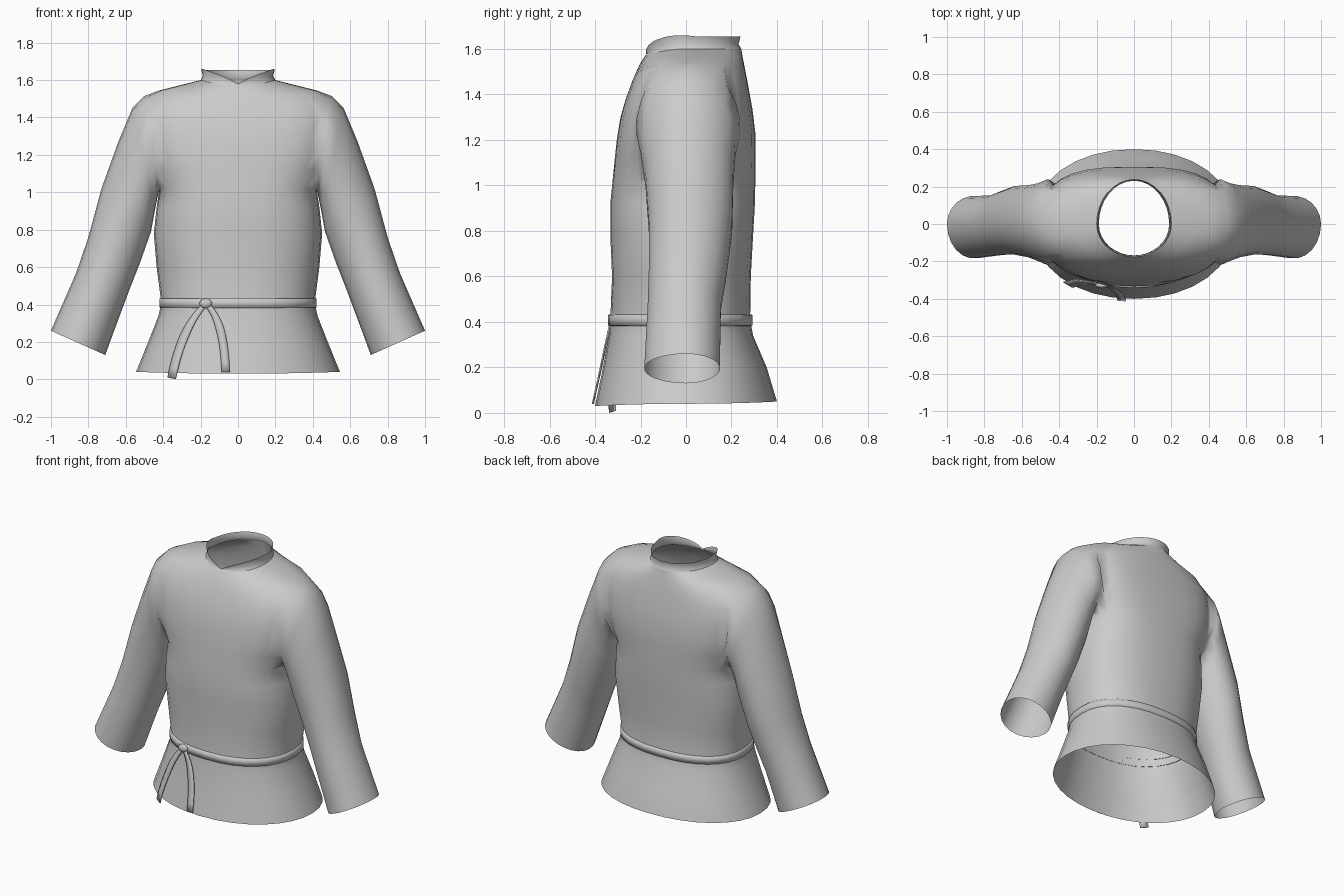
import bpy
import bmesh
from math import sin, cos, pi
from mathutils import Vector

default = bpy.data.objects.get("Cube")
if default:
    bpy.data.objects.remove(default, do_unlink=True)

cloth = bpy.data.materials.new("light grey cloth")
cloth.use_nodes = True
grey = (0.6, 0.6, 0.6, 1.0)
cloth.diffuse_color = grey
cloth.node_tree.nodes["Principled BSDF"].inputs["Base Color"].default_value = grey

HALF = 16          # columns from front centre to back centre
SIDE = HALF // 2   # column at the side seam
ARM = 3            # columns either side of the seam cut out for the sleeve

# Body sections: front z, side z, back z, half width, front depth, back depth, squareness
BODY = [
    (.03, .04, .05, .545, .40, .40, 2.1),
    (.20, .20, .20, .48, .365, .355, 2.2),
    (.34, .34, .34, .425, .34, .295, 2.3),
    (.41, .41, .41, .41, .333, .282, 2.3),
    (.60, .60, .60, .435, .325, .285, 2.4),
    (.78, .78, .78, .45, .333, .295, 2.5),
    (.92, .92, .92, .435, .333, .303, 2.6),
    (1.02, 1.02, 1.02, .42, .323, .305, 2.7),
    (1.12, 1.12, 1.12, .46, .313, .306, 3),
    (1.21, 1.22, 1.23, .49, .303, .305, 3),
    (1.30, 1.33, 1.33, .50, .288, .293, 3),
    (1.38, 1.44, 1.42, .50, .265, .277, 2.9),
    (1.47, 1.545, 1.51, .42, .232, .26, 2.6),
    (1.53, 1.575, 1.56, .30, .205, .25, 2.3),
    (1.57, 1.60, 1.60, .20, .18, .243, 2),
]
ARM_LOW, ARM_HIGH = 7, 12

# Sleeve sections: upper x, z, lower x, z, front depth, back depth
SLEEVE = [
    (.50, 1.515, .425, 1.0, .22, .24),
    (.565, 1.45, .445, .90, .20, .22),
    (.64, 1.27, .465, .79, .18, .21),
    (.73, 1.02, .525, .62, .165, .205),
    (.80, .76, .58, .48, .165, .18),
    (.865, .57, .625, .36, .17, .155),
    (1.0, .26, .71, .13, .185, .15),
]


def power(value, n):
    return abs(value) ** (2 / n)


def section_point(row, angle, grow=0.0):
    """Point on a body section; angle 0 is front centre, pi is back centre."""
    zf, zs, zb, width, front, back, n = row
    s, c = sin(angle), cos(angle)
    x = (width + grow) * power(s, n) * (1 if s >= 0 else -1)
    if abs(s) < 1e-6:
        x = 0.0
    y = -(front + grow) * power(c, n) if c > 0 else (back + grow) * power(c, n)
    end = zf if c > 0 else zb
    return Vector((x, y, end + (zs - end) * power(s, n) ** 2))


def row_at(z):
    """Body section interpolated at a height."""
    for a, b in zip(BODY, BODY[1:]):
        if z <= b[1]:
            t = max(0.0, (z - a[1]) / (b[1] - a[1]))
            return tuple(p + (q - p) * t for p, q in zip(a, b))
    return BODY[-1]


def finish(name, bm, mirror=False, thickness=0.0):
    bmesh.ops.recalc_face_normals(bm, faces=bm.faces[:])
    for face in bm.faces:
        face.smooth = True
    mesh = bpy.data.meshes.new(name)
    bm.to_mesh(mesh)
    bm.free()
    mesh.materials.append(cloth)
    obj = bpy.data.objects.new(name, mesh)
    bpy.context.collection.objects.link(obj)
    if mirror:
        mod = obj.modifiers.new("mirror", "MIRROR")
        mod.use_clip = True
    if thickness:
        mod = obj.modifiers.new("thickness", "SOLIDIFY")
        mod.thickness = thickness
        mod.offset = 0
    return obj


def bridge(bm, a, b, closed=False):
    count = len(a)
    for i in range(count if closed else count - 1):
        j = (i + 1) % count
        bm.faces.new((a[i], a[j], b[j], b[i]))


# Body and sleeve as one half, mirrored
bm = bmesh.new()
grid = [[bm.verts.new(section_point(row, pi * j / HALF)) for j in range(HALF + 1)]
        for row in BODY]
left, right = SIDE - ARM, SIDE + ARM
for r in range(len(BODY) - 1):
    for j in range(HALF):
        if ARM_LOW <= r < ARM_HIGH and left <= j < right:
            continue
        bm.faces.new((grid[r][j], grid[r][j + 1], grid[r + 1][j + 1], grid[r + 1][j]))

# Armhole loop starts at the shoulder and runs down the front
loop = [grid[ARM_HIGH][j] for j in range(SIDE, left, -1)]
loop += [grid[r][left] for r in range(ARM_HIGH, ARM_LOW, -1)]
loop += [grid[ARM_LOW][j] for j in range(left, right)]
loop += [grid[r][right] for r in range(ARM_LOW, ARM_HIGH)]
loop += [grid[ARM_HIGH][j] for j in range(right, SIDE, -1)]
for x1, z1, x2, z2, front, back in SLEEVE:
    ring = []
    for i in range(len(loop)):
        a = 2 * pi * i / len(loop)
        k = (1 + cos(a)) / 2
        y = -sin(a) * (front if sin(a) > 0 else back)
        ring.append(bm.verts.new((x2 + (x1 - x2) * k, y, z2 + (z1 - z2) * k)))
    bridge(bm, loop, ring, closed=True)
    loop = ring
loose = [v for v in bm.verts if not v.link_faces]
bmesh.ops.delete(bm, geom=loose, context="VERTS")
finish("jacket_body", bm, mirror=True)

# Standing collar with a notch at the front
bm = bmesh.new()
rows = []
for t, grow in ((0, 0), (.4, -.012), (1, -.003)):
    line = []
    for j in range(HALF + 1):
        p = section_point(BODY[-1], pi * j / HALF, grow)
        top = 1.655
        if p.y < 0:
            top = 1.58 + .08 * min(1, p.x / .19) ** .8
        p.z += (top - p.z) * t
        line.append(bm.verts.new(p))
    rows.append(line)
for a, b in zip(rows, rows[1:]):
    bridge(bm, a, b)
finish("collar", bm, mirror=True)

# Belt band around the waist
bm = bmesh.new()
rows = []
for z, grow in ((.382, 0), (.384, .009), (.431, .009), (.433, 0)):
    row = (z, z, z) + row_at(.408)[3:]
    rows.append([bm.verts.new(section_point(row, pi * j / HALF, grow))
                 for j in range(2 * HALF)])
for a, b in zip(rows, rows[1:]):
    bridge(bm, a, b, closed=True)
finish("belt", bm)


# Belt ends lying on the skirt
def belt_end(name, start, bend, tip, steps=10):
    start, bend, tip = Vector(start), Vector(bend), Vector(tip)
    bm = bmesh.new()
    sides = ([], [])
    for i in range(steps + 1):
        t = i / steps
        p = start * (1 - t) ** 2 + bend * 2 * t * (1 - t) + tip * t * t
        d = ((bend - start) * (1 - t) + (tip - bend) * t).normalized()
        across = Vector((-d.y, d.x)) * (.012 + .01 * min(1, 2 * t))
        for side, q in zip(sides, (p - across, p + across)):
            _, _, _, width, front, _, n = row_at(q.y)
            y = -front * (1 - min(1, abs(q.x) / width) ** n) ** (1 / n)
            side.append(bm.verts.new((q.x, y - .012, q.y)))
    bridge(bm, *sides)
    finish(name, bm, thickness=.006)


belt_end("belt_end_outer", (-.175, .40), (-.30, .28), (-.355, .005))
belt_end("belt_end_inner", (-.17, .40), (-.075, .32), (-.066, .04))

# Knot
bm = bmesh.new()
bmesh.ops.create_uvsphere(bm, u_segments=12, v_segments=8, radius=1)
bmesh.ops.scale(bm, vec=(.034, .016, .026), verts=bm.verts[:])
bmesh.ops.translate(bm, vec=(-.172, -.328, .406), verts=bm.verts[:])
finish("knot", bm)
